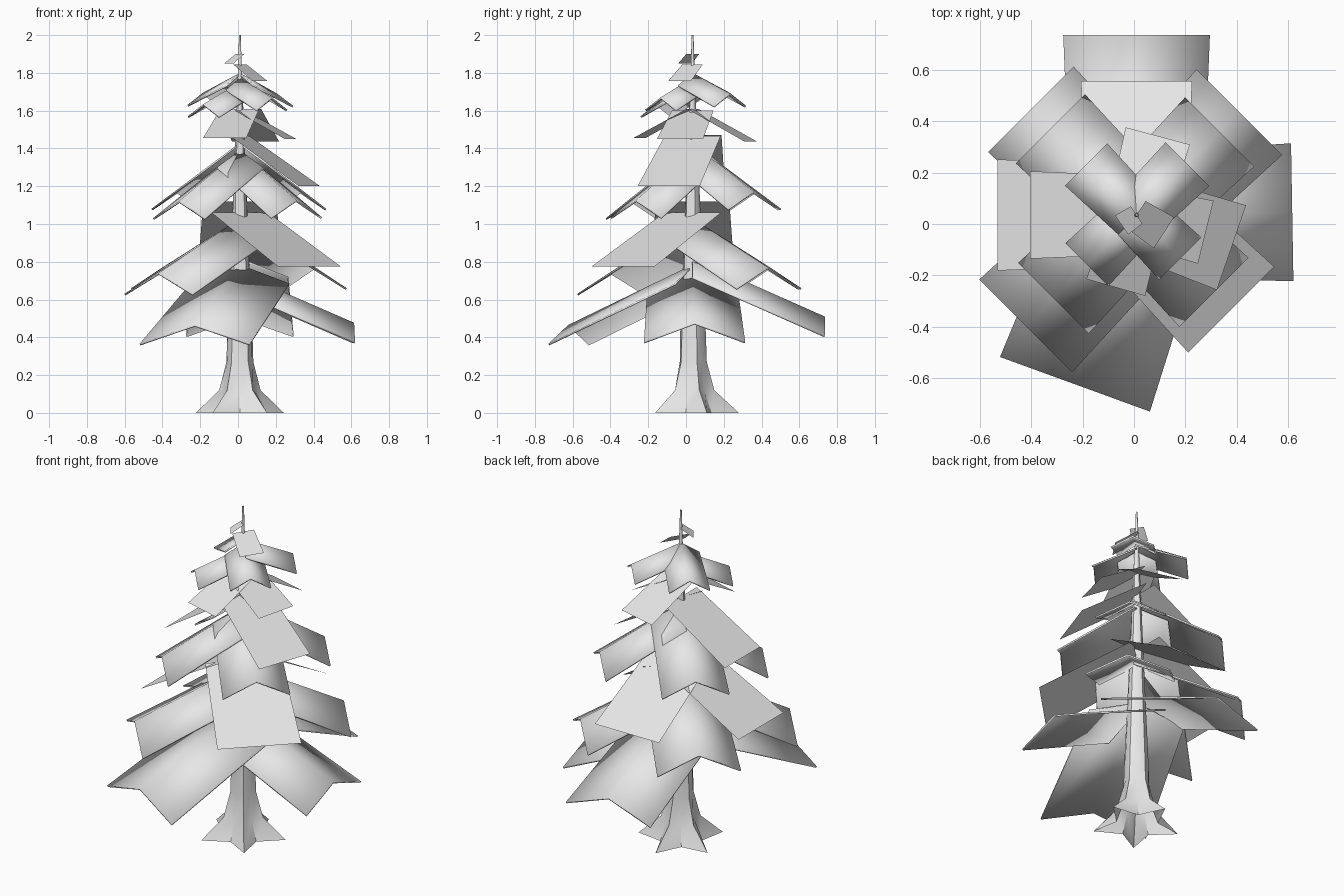
import bpy, bmesh
from math import sin, cos, pi, radians
from mathutils import Vector

old_cube = bpy.data.objects.get("Cube")
if old_cube:
    bpy.data.objects.remove(old_cube, do_unlink=True)

CENTRE = Vector((0.01, 0.035, 0))

# One plain grey for the whole tree
grey = bpy.data.materials.new("plain_grey")
grey.use_nodes = True
grey.diffuse_color = (0.8, 0.8, 0.8, 1)
for node in grey.node_tree.nodes:
    if node.type == 'BSDF_PRINCIPLED':
        node.inputs["Base Color"].default_value = grey.diffuse_color


def finish(name, bm, angle):
    """Turn a bmesh into a smooth-shaded object with sharp edges kept."""
    mesh = bpy.data.meshes.new(name)
    bm.to_mesh(mesh)
    bm.free()
    mesh.materials.append(grey)
    obj = bpy.data.objects.new(name, mesh)
    bpy.context.collection.objects.link(obj)
    bpy.ops.object.select_all(action='DESELECT')
    obj.select_set(True)
    bpy.context.view_layer.objects.active = obj
    bpy.ops.object.shade_smooth_by_angle(angle=radians(angle))
    return obj


def branch(name, azimuth, reach, half, z_in, z_out, drop=0.0, taper=0.9):
    """A sloping card, folded along its middle when drop is set."""
    a = radians(azimuth)
    out = Vector((cos(a), sin(a), 0))
    side = Vector((-sin(a), cos(a), 0))
    bm = bmesh.new()
    rows = []
    for dist, width, z in ((0, half * taper, z_in), (reach, half, z_out)):
        row = []
        for s in ((-1, 0, 1) if drop else (-1, 1)):
            p = CENTRE + out * dist + side * width * s
            p.z = z - drop * abs(s)
            row.append(bm.verts.new(p))
        rows.append(row)
    inner, outer = rows
    for i in range(len(inner) - 1):
        bm.faces.new((inner[i], outer[i], outer[i + 1], inner[i + 1]))
    obj = finish(name, bm, 60)
    if drop:
        mod = obj.modifiers.new("thickness", 'SOLIDIFY')
        mod.thickness = 0.01
        mod.offset = -1


def tier(name, drop, cards):
    for i, card in enumerate(cards):
        branch(f"{name}_{i + 1}", *card, drop=drop)


# Trunk: five root lobes blending into a thin tapering stem
# (height, radius at lobe, radius between lobes)
rings = [(0, 0.245, 0.12), (0.12, 0.115, 0.08), (0.27, 0.075, 0.068),
         (0.42, 0.07, 0.066), (1.0, 0.044, 0.042), (1.5, 0.024, 0.023),
         (1.8, 0.011, 0.011), (2.0, 0.005, 0.005)]
SIDES = 10
bm = bmesh.new()
loops = []
for z, lobe, valley in rings:
    loop = []
    for i in range(SIDES):
        a = pi / 2 + i * 2 * pi / SIDES
        r = valley if i % 2 else lobe
        loop.append(bm.verts.new((CENTRE.x + r * cos(a), CENTRE.y + r * sin(a), z)))
    loops.append(loop)
for low, high in zip(loops, loops[1:]):
    for i in range(SIDES):
        j = (i + 1) % SIDES
        bm.faces.new((low[i], low[j], high[j], high[i]))
bm.faces.new(loops[-1])
finish("trunk", bm, 40)

# Branches from the bottom up: azimuth, reach, half width, inner z, outer z
tier("lowest_folded_branch", 0.1, [
    (90, 0.70, 0.285, 0.82, 0.51),
    (1, 0.605, 0.268, 0.74, 0.477),
    (-110, 0.70, 0.31, 0.785, 0.466)])
tier("lower_folded_branch", 0.11, [
    (45, 0.565, 0.235, 1.03, 0.77),
    (135, 0.58, 0.235, 1.03, 0.77),
    (225, 0.61, 0.255, 1.03, 0.74)])
tier("lower_flat_branch", 0, [
    (180, 0.54, 0.216, 1.12, 0.825),
    (90, 0.52, 0.216, 1.12, 0.835),
    (-45, 0.52, 0.236, 1.06, 0.775)])
tier("middle_folded_branch", 0.09, [
    (45, 0.457, 0.19, 1.43, 1.17),
    (135, 0.473, 0.19, 1.43, 1.17),
    (225, 0.457, 0.194, 1.39, 1.12),
    (-45, 0.425, 0.19, 1.39, 1.125)])
tier("middle_flat_branch", 0, [
    (180, 0.415, 0.17, 1.47, 1.21),
    (-19, 0.39, 0.174, 1.465, 1.2)])
tier("upper_flat_branch", 0, [
    (75, 0.318, 0.129, 1.61, 1.437),
    (-14, 0.277, 0.126, 1.6, 1.45),
    (-106, 0.293, 0.119, 1.61, 1.455)])
tier("upper_folded_branch", 0.065, [
    (45, 0.28, 0.12, 1.8, 1.69),
    (135, 0.277, 0.116, 1.8, 1.695),
    (225, 0.273, 0.118, 1.75, 1.635),
    (-45, 0.24, 0.116, 1.775, 1.67)])
tier("top_flat_branch", 0, [
    (-33, 0.127, 0.072, 1.845, 1.757),
    (214, 0.07, 0.045, 1.9, 1.85)])
